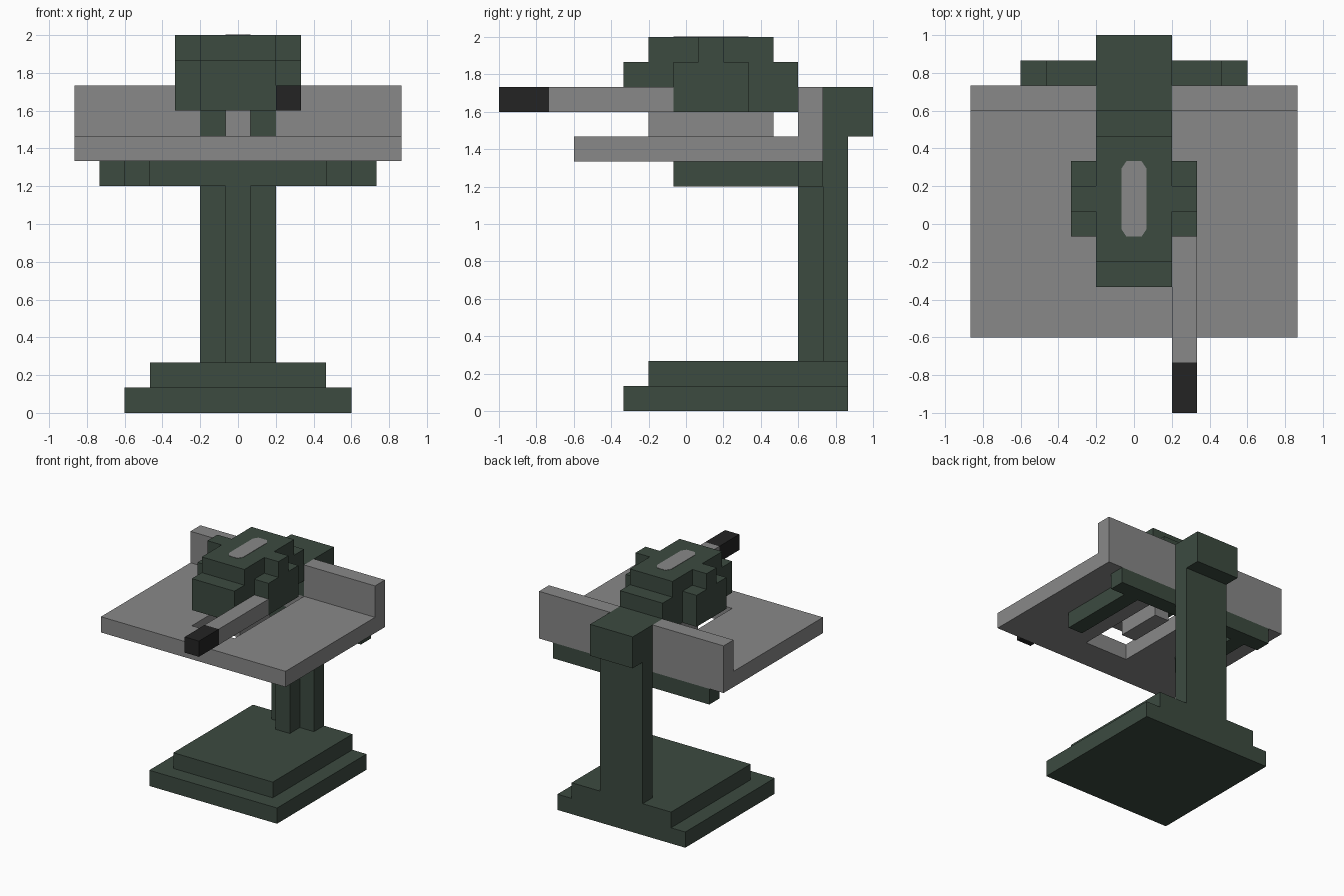
import bpy, bmesh

cube = bpy.data.objects.get("Cube")
if cube:
    bpy.data.objects.remove(cube, do_unlink=True)

U = 2 / 15  # one block of the blocky grid


def material(name, rgb):
    m = bpy.data.materials.new(name)
    m.use_nodes = True
    m.diffuse_color = (*rgb, 1)
    bsdf = next(n for n in m.node_tree.nodes if n.type == 'BSDF_PRINCIPLED')
    bsdf.inputs["Base Color"].default_value = (*rgb, 1)
    return m


GREEN = material("dark_green_paint", (0.045, 0.069, 0.051))
GREY = material("grey_metal", (0.246, 0.246, 0.246))
BLACK = material("black_rubber", (0.017, 0.017, 0.017))


def finish(name, bm, mat):
    bmesh.ops.recalc_face_normals(bm, faces=bm.faces)
    bmesh.ops.scale(bm, vec=(U, U, U), verts=bm.verts)
    mesh = bpy.data.meshes.new(name)
    bm.to_mesh(mesh)
    bm.free()
    mesh.materials.append(mat)
    obj = bpy.data.objects.new(name, mesh)
    bpy.context.scene.collection.objects.link(obj)
    return obj


def extrude_faces(bm, faces, offset):
    new = bmesh.ops.extrude_face_region(bm, geom=faces)["geom"]
    verts = [v for v in new if isinstance(v, bmesh.types.BMVert)]
    bmesh.ops.translate(bm, vec=offset, verts=verts)


def prism(name, mat, points, offset):
    """Extrude a flat outline, in block units, along the offset."""
    bm = bmesh.new()
    face = bm.faces.new([bm.verts.new(p) for p in points])
    # keep the starting face as the closing cap
    cap = bmesh.ops.duplicate(bm, geom=[face])["geom"]
    extrude_faces(bm, [f for f in cap if isinstance(f, bmesh.types.BMFace)], offset)
    bmesh.ops.remove_doubles(bm, verts=bm.verts, dist=1e-4)
    return finish(name, bm, mat)


def box(name, mat, x, y, z):
    pts = [(x[0], y[0], z[0]), (x[1], y[0], z[0]), (x[1], y[1], z[0]), (x[0], y[1], z[0])]
    return prism(name, mat, pts, (0, 0, z[1] - z[0]))


def side_profile(name, mat, half_width, yz):
    return prism(name, mat, [(-half_width, y, z) for y, z in yz], (2 * half_width, 0, 0))


# Stepped base
box("base_foot", GREEN, (-4.5, 4.5), (-2.5, 6.5), (0, 1))
box("base_step", GREEN, (-3.5, 3.5), (-1.5, 6.5), (1, 2))

# Column with a front rib, and the arm through the fence
box("column", GREEN, (-1.5, 1.5), (5.5, 6.5), (2, 11))
box("column_rib", GREEN, (-0.5, 0.5), (4.5, 5.5), (2, 10))
box("head_arm", GREEN, (-1.5, 1.5), (4.5, 7.5), (11, 13))

# Frame under the table
box("table_crossbar", GREEN, (-5.5, 5.5), (4.5, 5.5), (9, 10))

# Table with an open blade well in the middle
bm = bmesh.new()
xs, ys = (-6.5, -1.5, 1.5, 6.5), (-4.5, -2.5, 4.5, 5.5)
grid = [[bm.verts.new((x, y, 10)) for y in ys] for x in xs]
cells = [(i, j) for i in range(3) for j in range(3) if (i, j) != (1, 1)]
bottom = [bm.faces.new((grid[i][j], grid[i + 1][j], grid[i + 1][j + 1], grid[i][j + 1]))
          for i, j in cells]
cap = bmesh.ops.duplicate(bm, geom=bottom)["geom"]
extrude_faces(bm, [f for f in cap if isinstance(f, bmesh.types.BMFace)], (0, 0, 1))
bmesh.ops.remove_doubles(bm, verts=bm.verts, dist=1e-4)
finish("table", bm, GREY)

# Stepped round blade, and its slot showing on top of the head
side_profile("blade", GREY, 0.5, [
    (-0.5, 10), (2.5, 10), (2.5, 11), (3.5, 11), (3.5, 14), (2.5, 14),
    (2.5, 14.5), (-0.5, 14.5), (-0.5, 14), (-1.5, 14), (-1.5, 11), (-0.5, 11)])
slot = [(-0.3, -0.5), (0.3, -0.5), (0.5, -0.2), (0.5, 2.2),
        (0.3, 2.5), (-0.3, 2.5), (-0.5, 2.2), (-0.5, -0.2)]
prism("blade_slot", GREY, [(x, y, 14.98) for x, y in slot], (0, 0, 0.04))

# Head with stepped ends
side_profile("head", GREEN, 1.5, [
    (-2.5, 12), (4.5, 12), (4.5, 14), (3.5, 14), (3.5, 15),
    (-1.5, 15), (-1.5, 14), (-2.5, 14)])

# Mirrored parts on both sides
for side, s in (("left", 1), ("right", -1)):
    def span(a, b):
        return sorted((s * a, s * b))
    box(side + "_table_bracket", GREEN, span(3.5, 4.5), (-0.5, 4.5), (9, 10))
    box(side + "_fence", GREY, span(1.5, 6.5), (4.5, 5.5), (11, 13))
    box(side + "_head_cover", GREEN, span(1.5, 2.5), (-0.5, 2.5), (12, 14))
    box(side + "_head_cap", GREEN, span(1.5, 2.5), (0.5, 1.5), (14, 15))

# Handle and grip
box("handle_bar", GREY, (1.5, 2.5), (-5.5, -0.5), (12, 13))
box("handle_grip", BLACK, (1.5, 2.5), (-7.5, -5.5), (12, 13))
